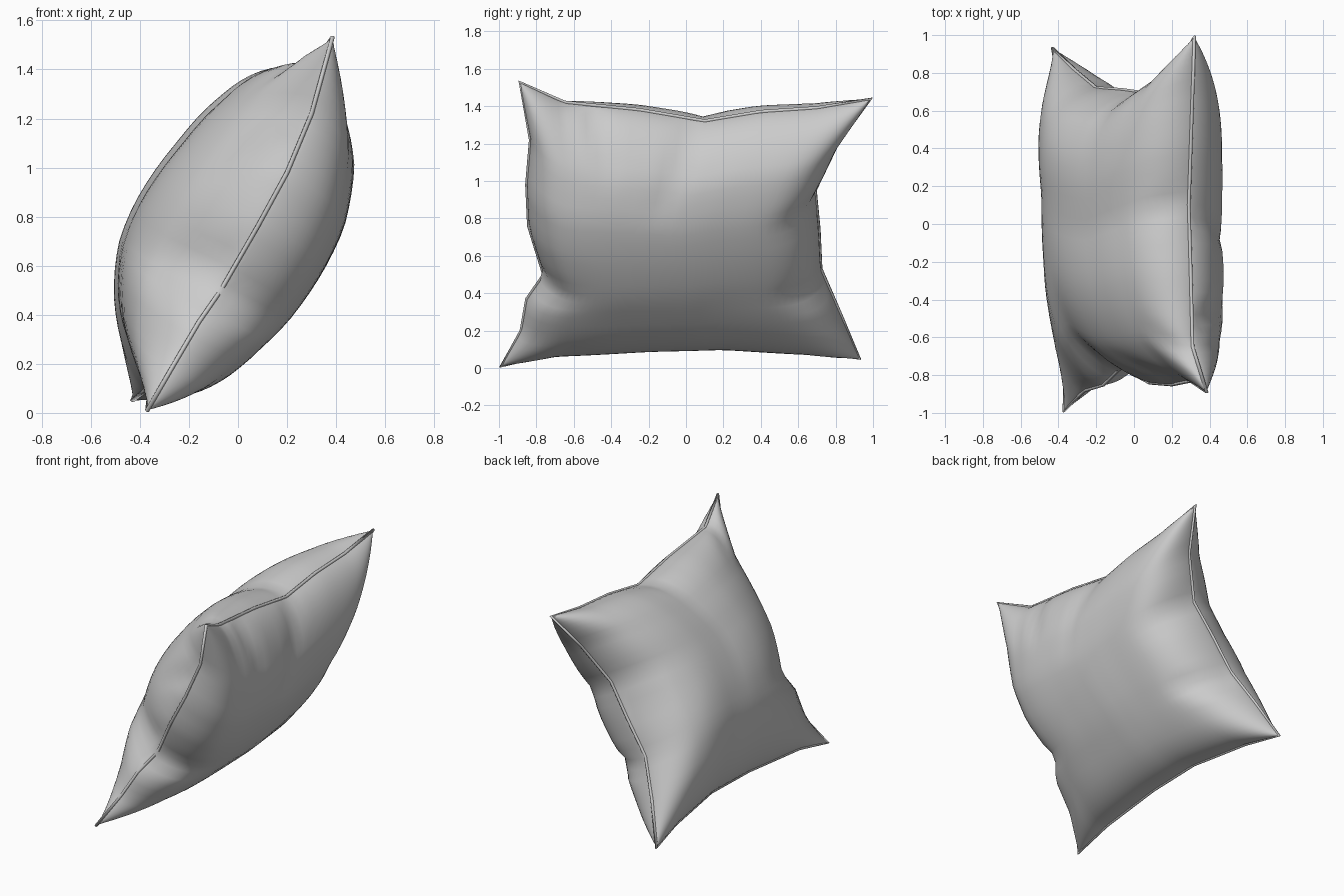
import bpy, bmesh, math
from mathutils import Vector

cube = bpy.data.objects.get("Cube")
if cube:
    bpy.data.objects.remove(cube, do_unlink=True)

fabric = bpy.data.materials.new("grey fabric")
fabric.use_nodes = True
fabric.diffuse_color = (0.6, 0.6, 0.6, 1)
fabric.node_tree.nodes["Principled BSDF"].inputs["Base Color"].default_value = (0.6, 0.6, 0.6, 1)

# Seam corners and the four seam edges between them
FT, FB = (.385, -.89, 1.53), (-.37, -.99, .01)
BT, BB = (.32, .99, 1.44), (-.43, .93, .05)
front = [FB, (-.26, -.88, .2), (-.16, -.85, .37), (-.07, -.76, .5), (.08, -.84, .76),
         (.2, -.85, .98), (.3, -.83, 1.22), FT]
back = [BB, (-.32, .82, .3), (-.2, .72, .53), (-.06, .71, .74), (.08, .69, .95), (.22, .81, 1.2), BT]
bottom = [FB, (-.36, -.7, .08), (-.33, -.2, .11), (-.33, .2, .12), (-.38, .65, .09), BB]
top = [FT, (.31, -.65, 1.42), (.3, -.25, 1.38), (.29, .1, 1.32), (.3, .4, 1.37), (.31, .7, 1.39), BT]
NORMAL = Vector((-.88, 0, .47))


def along(path, t):
    """Point at fraction t of a polyline's length."""
    pts = [Vector(p) for p in path]
    lengths = [(q - p).length for p, q in zip(pts, pts[1:])]
    left = t * sum(lengths)
    for p, q, length in zip(pts, pts[1:], lengths):
        if left <= length:
            return p.lerp(q, left / length)
        left -= length
    return pts[-1]


def patch(s, t):
    """Mid surface spanned by the seam: s from bottom to top, t from front to back."""
    ruled = along(bottom, t).lerp(along(top, t), s) + along(front, s).lerp(along(back, s), t)
    return ruled - Vector(FB).lerp(Vector(FT), s).lerp(Vector(BB).lerp(Vector(BT), s), t)


# Tucks: side, start (s, t), end (s, t), half width, depth
tucks = [
    (1, (.75, 0), (.62, .1), .05, .05), (1, (.42, 0), (.38, .1), .05, .05),
    (1, (.5, 1), (.5, .9), .14, .05), (1, (1, .12), (.88, .18), .05, .03),
    (1, (1, .55), (.92, .5), .05, .03), (-1, (1, .5), (.72, .45), .05, .04),
    (-1, (1, .22), (.82, .27), .05, .05), (-1, (.3, 1), (.33, .88), .06, .08),
    (-1, (.36, 0), (.34, .11), .06, .05), (-1, (.62, 1), (.6, .9), .08, .05),
]


def tuck_depth(side, s, t):
    depth = 0
    for tuck_side, start, end, width, amount in tucks:
        if tuck_side == side:
            a, b, p = Vector(start), Vector(end), Vector((s, t))
            f = min(1, max(0, (p - a).dot(b - a) / (b - a).length_squared))
            gap = (p - a.lerp(b, f)).length
            depth += amount * max(0, 1 - gap / width) * (1 - .8 * f)
    return depth


# How squarely each sheet fills towards its ends: (power, root)
fullness = {(1, True): (2.3, .7), (1, False): (4, .6), (-1, True): (5, .6), (-1, False): (7, .55)}


def puff(side, s, t):
    a, b = abs(2 * s - 1), abs(2 * t - 1)
    boxy = .68 if side > 0 and s < .5 else .49
    power, root = fullness[side, t < .5]
    height = (.43 if side > 0 else .355) * (1 - a * a) ** boxy * (1 - b ** power) ** root
    return max(height * .4, height - tuck_depth(side, s, t))


# Cushion body: two puffed sheets welded along the seam
ROWS, COLS = 36, 44
bm = bmesh.new()
for side in (1, -1):
    grid = []
    for i in range(ROWS + 1):
        s = .5 - .5 * math.cos(math.pi * i / ROWS)
        row = []
        for j in range(COLS + 1):
            t = .5 - .5 * math.cos(math.pi * j / COLS)
            row.append(bm.verts.new(patch(s, t) + NORMAL * side * puff(side, s, t)))
        grid.append(row)
    for i in range(ROWS):
        for j in range(COLS):
            quad = [grid[i][j], grid[i][j + 1], grid[i + 1][j + 1], grid[i + 1][j]]
            bm.faces.new(quad if side < 0 else quad[::-1])
bmesh.ops.remove_doubles(bm, verts=bm.verts, dist=.0005)
bmesh.ops.recalc_face_normals(bm, faces=bm.faces)
mesh = bpy.data.meshes.new("cushion_body")
bm.to_mesh(mesh)
bm.free()
mesh.materials.append(fabric)
body = bpy.data.objects.new("cushion_body", mesh)
bpy.context.collection.objects.link(body)
bpy.ops.object.select_all(action='DESELECT')
body.select_set(True)
bpy.context.view_layer.objects.active = body
bpy.ops.object.shade_smooth_by_angle(angle=math.radians(35))

# Piping: a slim cord following the seam
cord = bpy.data.curves.new("seam_piping", 'CURVE')
cord.dimensions = '3D'
cord.bevel_depth = .01
cord.bevel_resolution = 1
loop = front[:-1] + top[:-1] + back[:0:-1] + bottom[:0:-1]
spline = cord.splines.new('POLY')
spline.points.add(len(loop) - 1)
for point, co in zip(spline.points, loop):
    point.co = (*co, 1)
spline.use_cyclic_u = True
cord.materials.append(fabric)
bpy.context.collection.objects.link(bpy.data.objects.new("seam_piping", cord))
